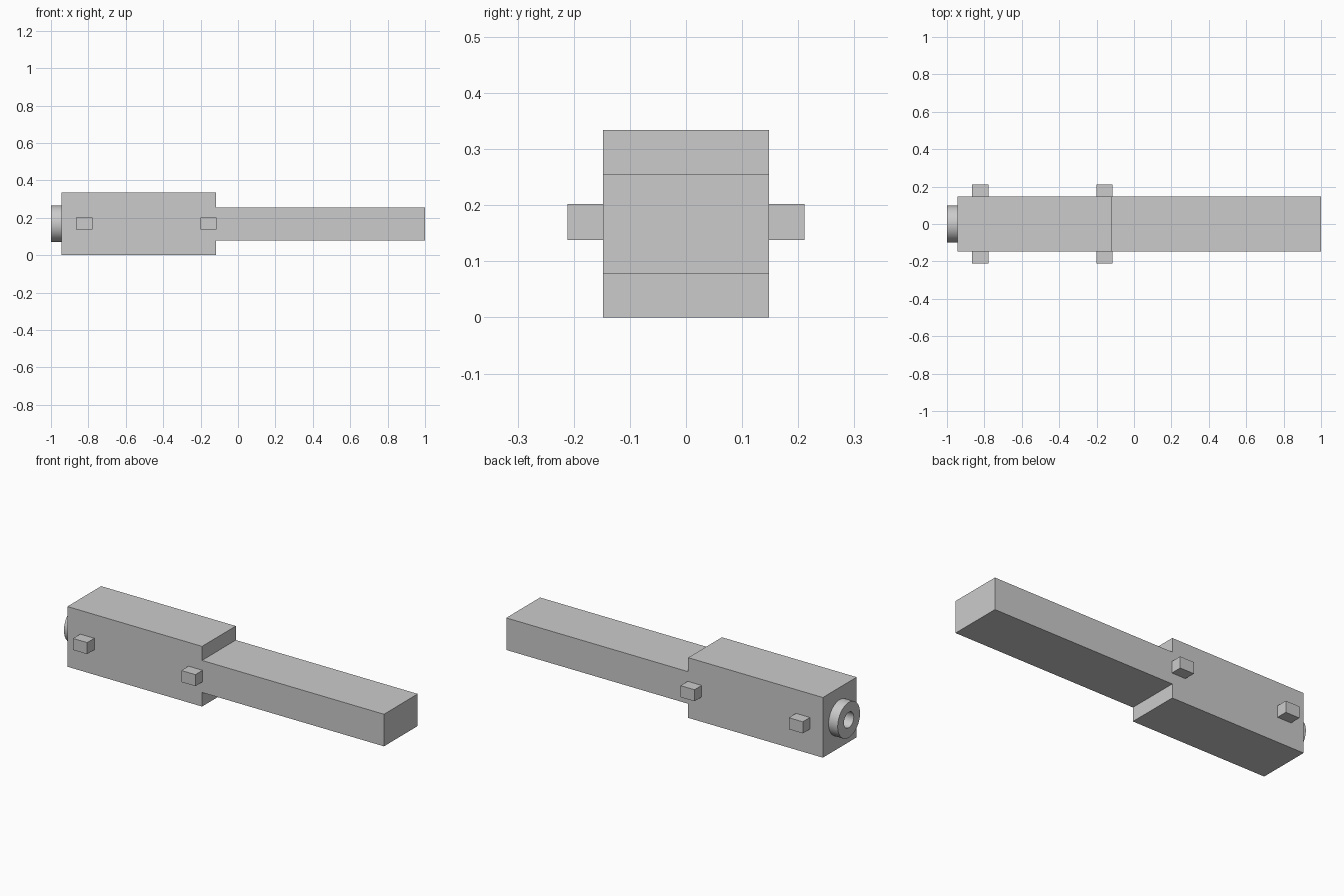
import bpy, bmesh, math
from mathutils import Vector, Matrix

cube = bpy.data.objects.get("Cube")
if cube:
    bpy.data.objects.remove(cube, do_unlink=True)

# Single plain grey
grey = bpy.data.materials.new("plain_grey")
grey.use_nodes = True
colour = (0.6, 0.6, 0.6, 1)
grey.diffuse_color = colour
grey.node_tree.nodes["Principled BSDF"].inputs["Base Color"].default_value = colour


def finish(name, bm):
    bmesh.ops.recalc_face_normals(bm, faces=bm.faces)
    mesh = bpy.data.meshes.new(name)
    bm.to_mesh(mesh)
    bm.free()
    mesh.materials.append(grey)
    obj = bpy.data.objects.new(name, mesh)
    bpy.context.collection.objects.link(obj)
    return obj


def box(name, low, high):
    low, high = Vector(low), Vector(high)
    bm = bmesh.new()
    bmesh.ops.create_cube(bm, size=1)
    bmesh.ops.scale(bm, vec=high - low, verts=bm.verts)
    bmesh.ops.translate(bm, vec=(low + high) / 2, verts=bm.verts)
    return finish(name, bm)


HALF_WIDTH = 0.148
BODY_BACK, BODY_FRONT = -0.944, -0.117
MIDDLE = 0.168

# Stepped body: one outline extruded across the width
bm = bmesh.new()
upper = [(BODY_BACK, 0.167), (BODY_FRONT, 0.167), (BODY_FRONT, 0.089), (1.0, 0.089)]
outline = [(x, 0.167 + h) for x, h in upper] + [(x, 0.167 - h) for x, h in reversed(upper)]
side = bm.faces.new([bm.verts.new((x, -HALF_WIDTH, z)) for x, z in outline])
walls = bmesh.ops.extrude_face_region(bm, geom=[side])["geom"]
bmesh.ops.translate(bm, vec=(0, 2 * HALF_WIDTH, 0),
                    verts=[v for v in walls if isinstance(v, bmesh.types.BMVert)])
finish("stepped_body", bm)

# Four side pegs
for end, x in (("rear", -0.865), ("middle", -0.2)):
    for name, y in (("right", -0.211), ("left", HALF_WIDTH)):
        box(f"{end}_{name}_peg", (x, y, 0.138), (x + 0.086, y + 0.063, 0.202))

# Hollow end collar: a rectangular section spun round the long axis
bm = bmesh.new()
section = [(BODY_BACK, 0.043), (BODY_BACK, 0.098), (-1.0, 0.098), (-1.0, 0.043)]
ring = [bm.verts.new((x, 0, MIDDLE + r)) for x, r in section]
edges = [bm.edges.new((ring[i], ring[(i + 1) % 4])) for i in range(4)]
bmesh.ops.spin(bm, geom=ring + edges, cent=(0, 0, MIDDLE), axis=(1, 0, 0),
               angle=math.tau, steps=64)
bmesh.ops.remove_doubles(bm, verts=bm.verts, dist=0.0001)
collar = finish("end_collar", bm)
bpy.ops.object.select_all(action="DESELECT")
collar.select_set(True)
bpy.context.view_layer.objects.active = collar
bpy.ops.object.shade_smooth_by_angle(angle=math.radians(30))
